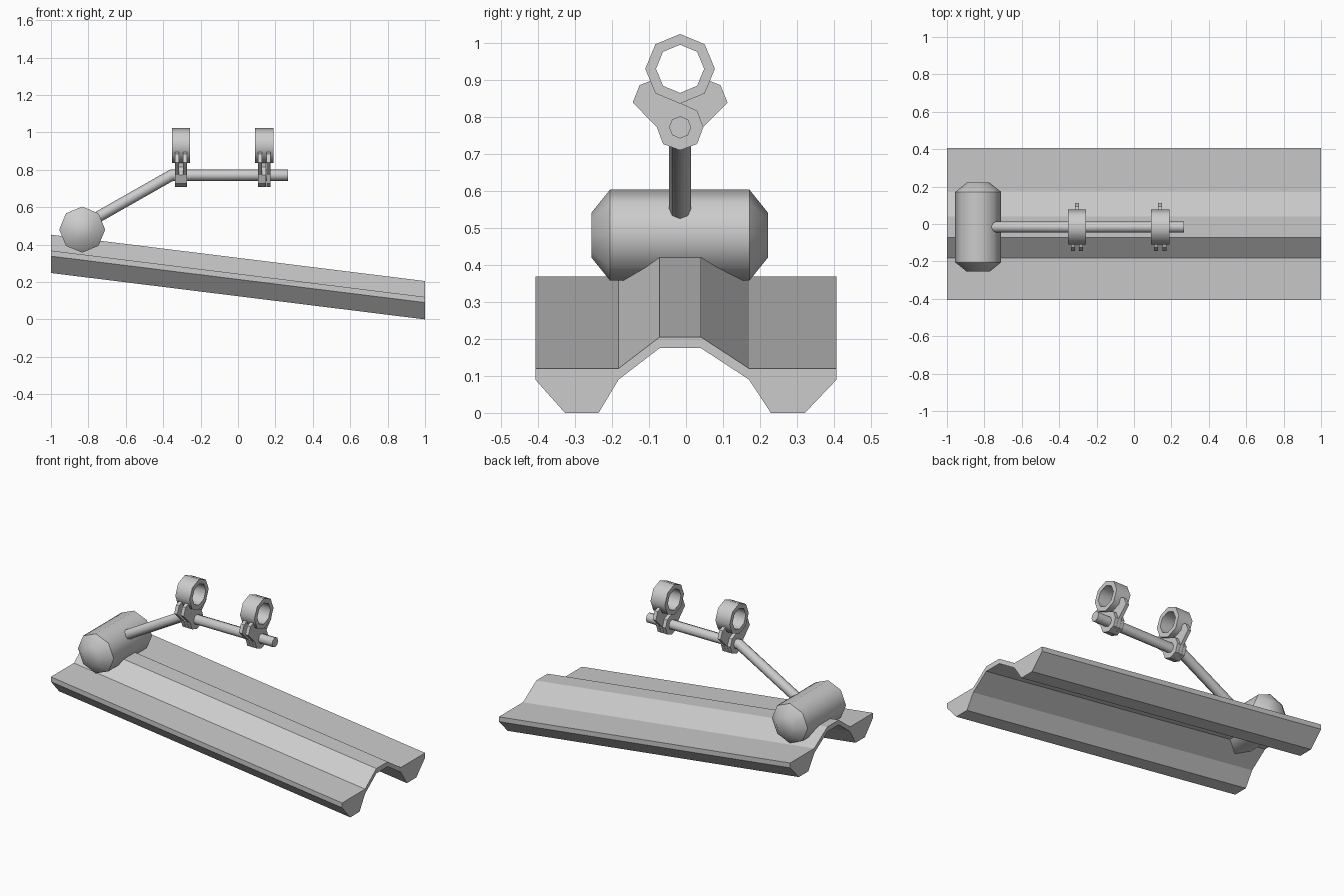
import bpy, bmesh
from math import sin, cos, pi, radians, tan

if "Cube" in bpy.data.objects:
    bpy.data.objects.remove(bpy.data.objects["Cube"])

YC = -0.016  # y of rod, clamps and rings


def loft(name, rings, closed=False, smooth=False):
    """Skin a series of equal-length point rings; cap the ends unless closed."""
    bm = bmesh.new()
    vs = [[bm.verts.new(p) for p in ring] for ring in rings]
    n = len(vs[0])
    pairs = list(zip(vs, vs[1:])) + ([(vs[-1], vs[0])] if closed else [])
    for a, b in pairs:
        for i in range(n):
            j = (i + 1) % n
            bm.faces.new((a[i], a[j], b[j], b[i])).smooth = smooth
    if not closed:
        bm.faces.new(vs[0])
        bm.faces.new(vs[-1])
    bmesh.ops.recalc_face_normals(bm, faces=bm.faces)
    me = bpy.data.meshes.new(name)
    bm.to_mesh(me)
    bm.free()
    if smooth:
        me.set_sharp_from_angle(angle=radians(47))
    ob = bpy.data.objects.new(name, me)
    bpy.context.collection.objects.link(ob)
    return ob


def octagon(r):
    return [(r * cos(i * pi / 4), r * sin(i * pi / 4)) for i in range(8)]


# sloping channel base: one cross-section sheared along x
section = [(-0.407, 0.12), (-0.407, 0.09), (-0.327, 0), (-0.236, 0), (-0.182, 0.09),
           (-0.071, 0.175), (0.04, 0.175), (0.17, 0.09), (0.229, 0), (0.321, 0),
           (0.407, 0.09), (0.407, 0.12), (0.17, 0.12), (0.04, 0.205),
           (-0.071, 0.205), (-0.182, 0.12)]
loft("base_channel", [[(x, y, z + s) for y, z in section] for x, s in ((-1, 0.248), (1, 0))])

# cross drum with tapered ends
drum = [(-0.255, 0.061), (-0.205, 0.123), (0.171, 0.123), (0.221, 0.061)]
loft("drum", [[(-0.833 + a, y, 0.48 + b) for a, b in octagon(r)] for y, r in drum], smooth=True)

# bent rod, mitred at the bend
stations = [(-0.76, 0.541, tan(pi / 6), cos(pi / 6)), (-0.355, 0.771, tan(pi / 12), 1),
            (0.266, 0.771, 0, 1)]
loft("bent_rod", [[(x - b * k * t, YC + a, z + b * k) for a, b in octagon(0.03)]
                  for x, z, t, k in stations], smooth=True)

# clamp plate outline: hub round the rod and a wing reaching up to the ring
plate = [(-0.109, 0.885), (-0.128, 0.838), (-0.063, 0.772), (-0.046, 0.726), (0, 0.709),
         (0.046, 0.726), (0.063, 0.772), (0.046, 0.816), (0, 0.837),
         (-0.064, 0.864), (-0.078, 0.897)]

for label, xc in (("rear", -0.305), ("front", 0.14)):
    # two outer plates lean one way, the middle plate is mirrored
    for i, (dx, side) in enumerate(((-0.022, 1), (0, -1), (0.022, 1))):
        loft(f"{label}_clamp_plate_{i}",
             [[(xc + dx + e, YC + side * y, z) for y, z in plate] for e in (-0.0105, 0.0105)])
    # open octagonal ring
    w = 0.049
    loft(f"{label}_ring",
         [[(xc + e, YC + a, 0.929 + b) for a, b in octagon(r)]
          for e, r in ((-w, 0.094), (w, 0.094), (w, 0.065), (-w, 0.065))],
         closed=True, smooth=True)
